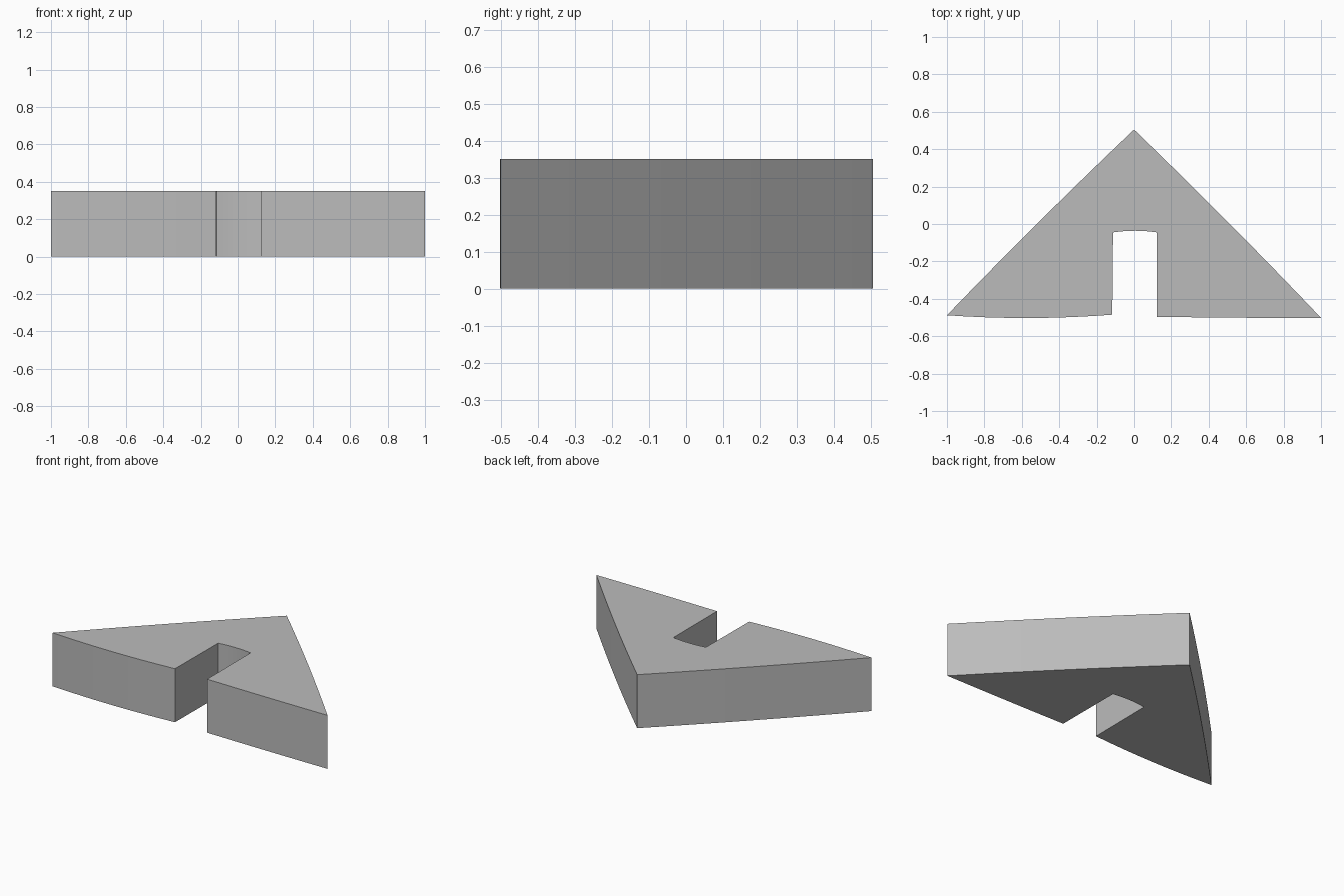
import bpy
import bmesh
from mathutils import Vector

cube = bpy.data.objects.get("Cube")
if cube:
    bpy.data.objects.remove(cube, do_unlink=True)

HEIGHT = 0.35
SEGMENTS = 8


def bowed_edge(start, end, bow):
    """Points along a gently bowed edge, without its last point."""
    start, end = Vector(start), Vector(end)
    along = end - start
    outward = Vector((along.y, -along.x)).normalized()
    steps = SEGMENTS if bow else 1
    points = []
    for i in range(steps):
        t = i / steps
        points.append(start + along * t + outward * bow * 4 * t * (1 - t))
    return points


# Corners counter-clockwise, each with the outward bow of the edge that follows
corners = [
    ((-1.0, -0.488), 0.016),     # left front tip
    ((-0.117, -0.485), 0),       # notch, left side
    ((-0.113, -0.045), -0.009),  # notch, inner end
    ((0.123, -0.045), 0),        # notch, right side
    ((0.123, -0.496), 0.002),    # right front edge
    ((1.0, -0.502), 0.008),      # right slope
    ((0.0, 0.505), 0.008),       # left slope
]
outline = []
for i, (point, bow) in enumerate(corners):
    outline += bowed_edge(point, corners[(i + 1) % len(corners)][0], bow)

# Extrude the outline into a solid block
bm = bmesh.new()
base = bm.faces.new([bm.verts.new((p.x, p.y, 0)) for p in outline])
result = bmesh.ops.extrude_face_region(bm, geom=[base], use_keep_orig=True)
top = [v for v in result["geom"] if isinstance(v, bmesh.types.BMVert)]
bmesh.ops.translate(bm, verts=top, vec=(0, 0, HEIGHT))
bmesh.ops.recalc_face_normals(bm, faces=bm.faces[:])
mesh = bpy.data.meshes.new("notched_wedge")
bm.to_mesh(mesh)
bm.free()

# Plain grey finish
grey = bpy.data.materials.new("grey")
grey.use_nodes = True
color = (0.5, 0.5, 0.5, 1)
grey.diffuse_color = color
grey.node_tree.nodes["Principled BSDF"].inputs["Base Color"].default_value = color
mesh.materials.append(grey)

wedge = bpy.data.objects.new("notched_wedge", mesh)
bpy.context.collection.objects.link(wedge)
bpy.context.view_layer.objects.active = wedge
wedge.select_set(True)
bpy.ops.object.shade_smooth_by_angle()
